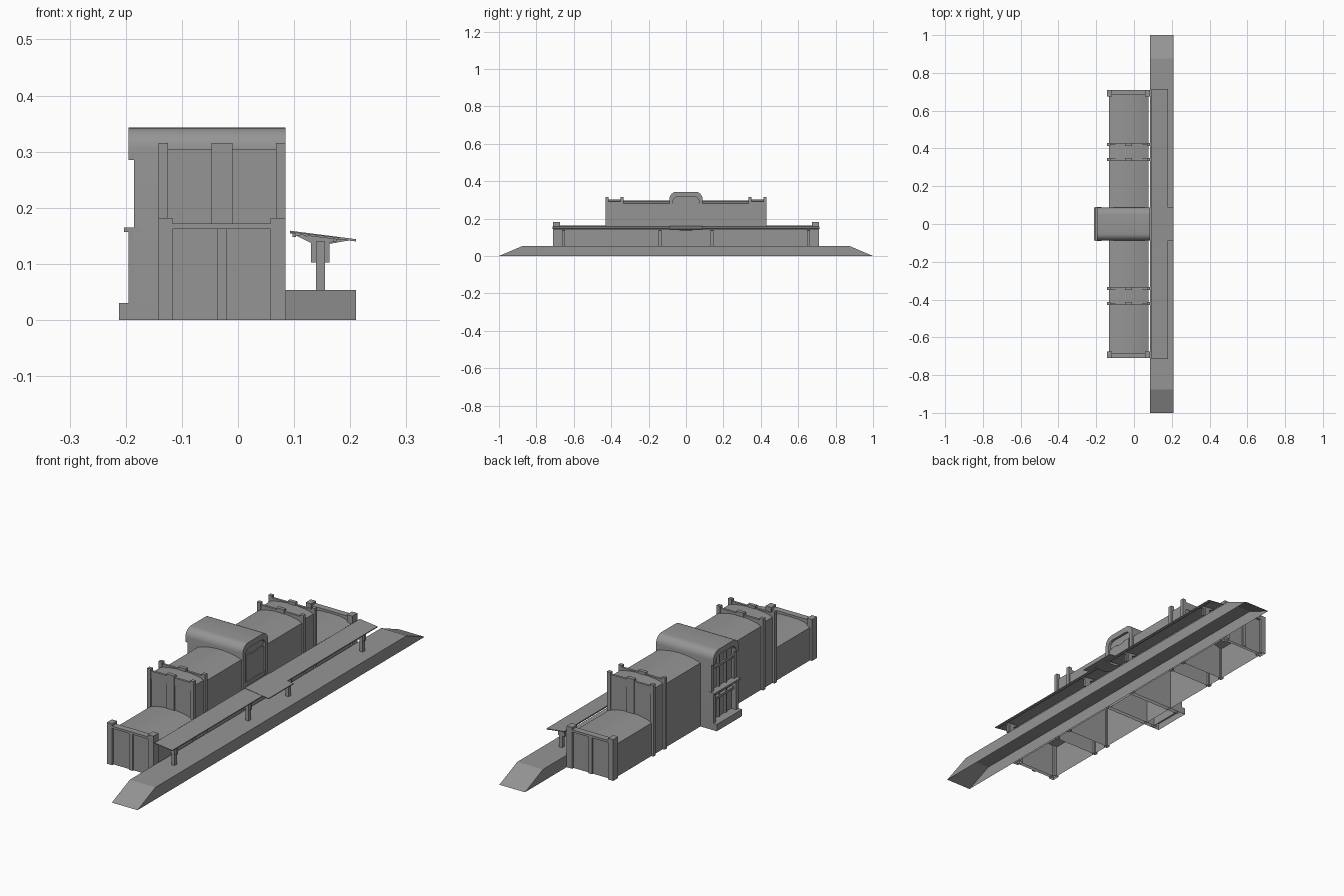
import bpy, bmesh, math
from mathutils import Vector

cube = bpy.data.objects.get("Cube")
if cube:
    bpy.data.objects.remove(cube, do_unlink=True)

grey = bpy.data.materials.new("stone_grey")
grey.use_nodes = True
colour = (0.3, 0.3, 0.3, 1)
grey.diffuse_color = colour
grey.node_tree.nodes["Principled BSDF"].inputs["Base Color"].default_value = colour


def prism(name, pts, axis, a, b, smooth=False):
    """Extrude a (horizontal, z) profile along x or y; leave faces on the ground open."""
    bm = bmesh.new()
    place = (lambda u, z: (a, u, z)) if axis == "x" else (lambda u, z: (u, a, z))
    face = bm.faces.new([bm.verts.new(place(u, z)) for u, z in pts])
    step = Vector((b - a, 0, 0)) if axis == "x" else Vector((0, b - a, 0))
    new = bmesh.ops.extrude_face_region(bm, geom=[face], use_keep_orig=True)["geom"]
    bmesh.ops.translate(bm, vec=step, verts=[g for g in new if isinstance(g, bmesh.types.BMVert)])
    bmesh.ops.recalc_face_normals(bm, faces=bm.faces)
    ground = [f for f in bm.faces if all(v.co.z < 0.001 for v in f.verts)]
    bmesh.ops.delete(bm, geom=ground, context="FACES_ONLY")
    mesh = bpy.data.meshes.new(name)
    bm.to_mesh(mesh)
    bm.free()
    mesh.materials.append(grey)
    ob = bpy.data.objects.new(name, mesh)
    bpy.context.collection.objects.link(ob)
    if smooth:
        bpy.ops.object.select_all(action="DESELECT")
        ob.select_set(True)
        bpy.context.view_layer.objects.active = ob
        bpy.ops.object.shade_smooth_by_angle(angle=math.radians(30))
    return ob


def box(name, x0, x1, y0, y1, z0, z1):
    return prism(name, [(x0, z0), (x1, z0), (x1, z1), (x0, z1)], "y", y0, y1)


def vault(eave, ridge, x0=-0.132, x1=0.078, n=8):
    """Wall section with a shallow arched roof."""
    mid, half = (x0 + x1) / 2, (x1 - x0) / 2
    roof = []
    for i in range(n + 1):
        t = 1 - 2 * i / n
        roof.append((mid + half * t, eave + (ridge - eave) * (1 - t * t)))
    return [(x0, 0), (x1, 0)] + roof


def arch(half, top, r, z0=0, n=6):
    """Upright outline with rounded upper corners."""
    right = [(half - r + r * math.cos(i * math.pi / 2 / n),
              top - r + r * math.sin(i * math.pi / 2 / n)) for i in range(n + 1)]
    return [(half, z0)] + right + [(-u, z) for u, z in reversed(right)] + [(-half, z0)]


# Platform with ramped ends
prism("platform", [(-1, 0), (1, 0), (0.875, 0.053), (-0.875, 0.053)], "x", 0.085, 0.21)

# Main hall
prism("hall", vault(0.28, 0.297), "y", -0.34, 0.34, True)

for s, side in ((-1, "front"), (1, "back")):
    def sbox(name, x0, x1, y0, y1, z0, z1):
        return box(f"{side}_{name}", x0, x1, s * y0, s * y1, z0, z1)

    # Raised bay and low wing
    prism(f"{side}_bay", vault(0.29, 0.303), "y", s * 0.34, s * 0.425, True)
    prism(f"{side}_wing", vault(0.145, 0.163), "y", s * 0.425, s * 0.697, True)

    # Bay frames: corner pilasters, parapet and centre pilaster
    for y0, y1 in ((0.334, 0.35), (0.414, 0.43)):
        for x0, x1 in ((-0.142, -0.125), (0.068, 0.085)):
            sbox("bay_pilaster", x0, x1, y0, y1, 0, 0.315)
        sbox("bay_parapet", -0.125, 0.068, y0 + 0.003, y1 - 0.003, 0.27, 0.305)
        sbox("bay_centre_pilaster", -0.047, -0.01, y0, y1, 0.14, 0.315)

    # Wing end facade
    for x0, x1 in ((-0.142, -0.117), (0.058, 0.085)):
        sbox("wing_corner_post", x0, x1, 0.675, 0.71, 0, 0.182)
    sbox("wing_end_wall", -0.117, 0.058, 0.685, 0.7, 0, 0.162)
    sbox("wing_cornice", -0.117, 0.058, 0.682, 0.71, 0.162, 0.172)
    sbox("wing_centre_pilaster", -0.037, -0.02, 0.7, 0.707, 0, 0.162)

# Central pavilion: rim shell around a recessed core
inner = arch(0.07, 0.318, 0.028)
outer = arch(0.088, 0.343, 0.037)
prism("pavilion_rim", outer + inner[::-1], "x", -0.185, 0.085, True)
prism("pavilion_core", inner, "x", -0.172, 0.074, True)
hood_inner = arch(0.07, 0.318, 0.028, 0.285)
hood = arch(0.088, 0.343, 0.037, 0.285)
prism("pavilion_hood", hood + hood_inner[::-1], "x", -0.195, -0.185, True)

# Windows on the platform side
box("track_window_sill", 0.074, 0.083, -0.07, 0.07, 0.155, 0.17)
for s in (-1, 1):
    y0, y1 = sorted((s * 0.02, s * 0.058))
    box("track_window", 0.074, 0.079, y0, y1, 0.17, 0.285)

# Street entrance
for s in (-1, 1):
    box("entrance_pier", -0.195, -0.185, s * 0.07, s * 0.088, 0.03, 0.162)
    box("entrance_mullion", -0.18, -0.172, s * 0.02, s * 0.028, 0.032, 0.3)
box("entrance_transom", -0.18, -0.172, -0.07, 0.07, 0.255, 0.265)
box("entrance_ledge", -0.203, -0.172, -0.09, 0.09, 0.157, 0.165)
box("entrance_lintel", -0.185, -0.172, -0.07, 0.07, 0.12, 0.13)
box("entrance_step", -0.212, -0.172, -0.088, 0.088, 0, 0.03)

# Sloping platform canopy with a wider centre
prism("canopy", [(0.093, 0.154), (0.18, 0.143), (0.18, 0.147), (0.093, 0.157)], "y", -0.715, 0.715)
prism("canopy_centre", [(0.093, 0.155), (0.21, 0.14), (0.21, 0.144), (0.093, 0.159)],
      "y", -0.087, 0.087)
prism("canopy_centre_bracket", [(0.1, 0.152), (0.13, 0.138), (0.165, 0.136), (0.2, 0.142)],
      "y", -0.035, 0.035)
box("canopy_inner_beam", 0.097, 0.103, -0.71, 0.71, 0.148, 0.155)
box("canopy_outer_beam", 0.17, 0.176, -0.71, 0.71, 0.14, 0.146)

# Canopy columns
for y in (-0.655, -0.14, 0.14, 0.655):
    box("canopy_column", 0.139, 0.155, y - 0.008, y + 0.008, 0.053, 0.14)
    box("column_capital", 0.13, 0.163, y - 0.005, y + 0.005, 0.102, 0.138)
    prism("column_bracket", [(0.1, 0.152), (0.13, 0.137), (0.165, 0.137), (0.178, 0.145)],
          "y", y - 0.005, y + 0.005)
